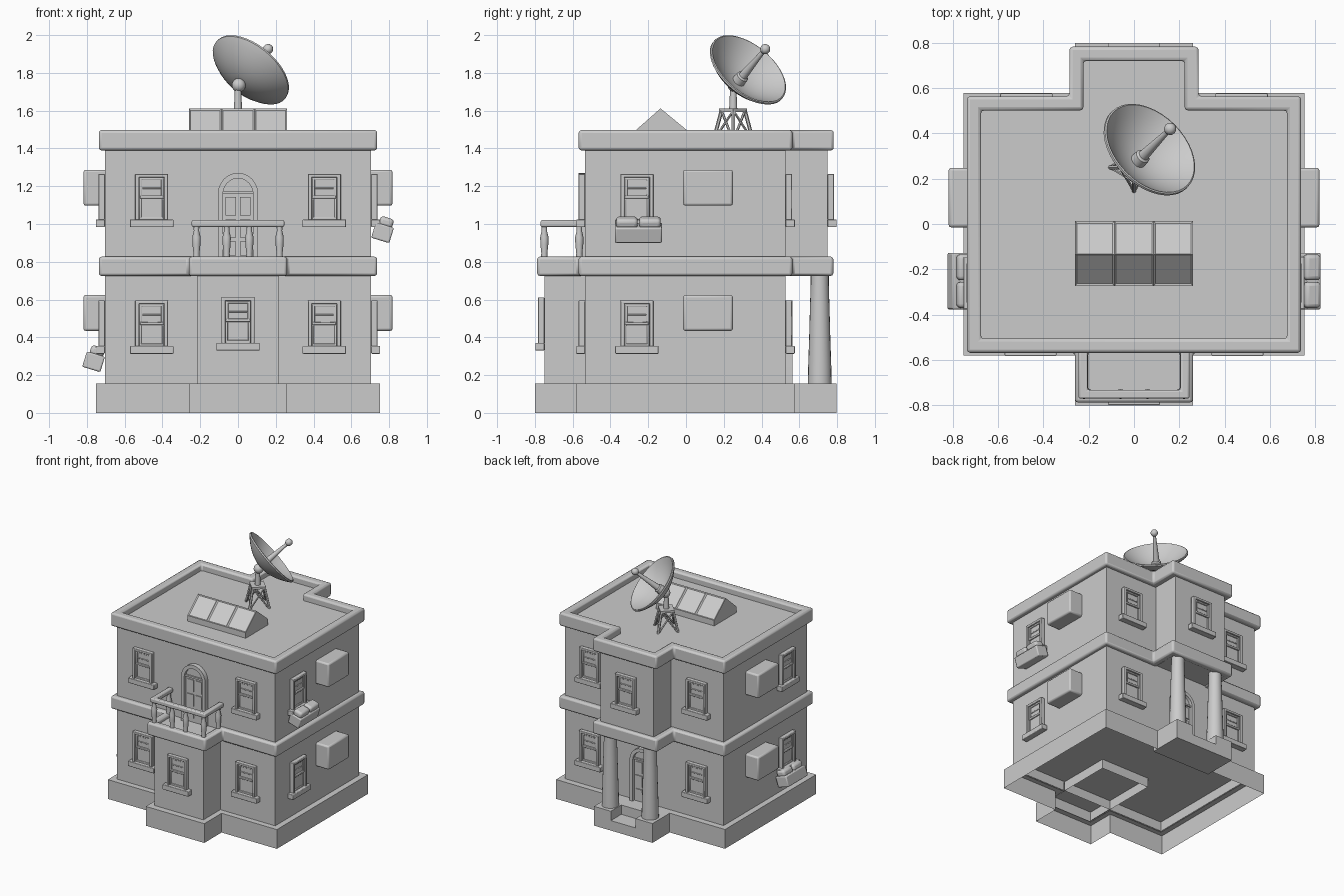
import bpy, bmesh, math
from mathutils import Vector, Matrix

if "Cube" in bpy.data.objects:
    bpy.data.objects.remove(bpy.data.objects["Cube"])


def finish(name, bm, bevel=0, segs=2, angle=35):
    bmesh.ops.recalc_face_normals(bm, faces=bm.faces)
    me = bpy.data.meshes.new(name)
    bm.to_mesh(me)
    bm.free()
    me.shade_smooth()
    me.set_sharp_from_angle(angle=math.radians(angle))
    return add(name, me, bevel, segs)


def add(name, me, bevel=0, segs=2, loc=(0, 0, 0), rz=0):
    ob = bpy.data.objects.new(name, me)
    bpy.context.collection.objects.link(ob)
    ob.location, ob.rotation_euler[2] = loc, rz
    if bevel:
        m = ob.modifiers.new("bevel", 'BEVEL')
        m.width, m.segments, m.limit_method = bevel, segs, 'ANGLE'
    return ob


def box(bm, x0, x1, y0, y1, z0, z1):
    m = Matrix.Translation(((x0+x1)/2, (y0+y1)/2, (z0+z1)/2)) @ Matrix.Diagonal((abs(x1-x0), y1-y0, z1-z0, 1))
    bmesh.ops.create_cube(bm, size=1, matrix=m)


def bar(bm, a, b, r1, r2=None, n=8):
    a, b = Vector(a), Vector(b)
    m = Matrix.Translation((a+b)/2) @ (b-a).to_track_quat('Z', 'Y').to_matrix().to_4x4()
    bmesh.ops.create_cone(bm, cap_ends=True, segments=n, radius1=r1, radius2=r2 or r1, depth=(b-a).length, matrix=m)


def lathe(bm, profile, n=24, m=Matrix()):
    rings = [[bm.verts.new(m @ Vector((r*math.cos(t*math.tau/n), r*math.sin(t*math.tau/n), z)))
              for t in range(n)] for r, z in profile]
    for a, b in zip(rings, rings[1:]):
        for i in range(n):
            bm.faces.new((a[i], a[(i+1) % n], b[(i+1) % n], b[i]))
    bm.faces.new(rings[0])
    bm.faces.new(rings[-1])


def cross(X, y0, y1, front=None, back=None, d=0):
    """Rectangular plan with optional front/back projections (half width, y), grown by d."""
    X, y0, y1 = X+d, y0-d, y1+d
    p = [(-X, y0)]
    if front:
        w, y = front[0]+d, front[1]-d
        p += [(-w, y0), (-w, y), (w, y), (w, y0)]
    p += [(X, y0), (X, y1)]
    if back:
        w, y = back[0]+d, back[1]+d
        p += [(w, y1), (w, y), (-w, y), (-w, y1)]
    return p + [(-X, y1)]


def loops(bm, layers, closed):
    """Skin a stack of matching (outline, z) loops."""
    vs = [[bm.verts.new((x, y, z)) for x, y in o] for o, z in layers]
    n = len(vs[0])
    for a, b in zip(vs, vs[1:] + (vs[:1] if closed else [])):
        for i in range(n):
            bm.faces.new((a[i], a[(i+1) % n], b[(i+1) % n], b[i]))
    return vs


def ring(name, plan, width, z0, z1, bevel, closed=True):
    bm = bmesh.new()
    o, i = cross(*plan), cross(*plan, d=-width)
    loops(bm, [(o, z0), (o, z1), (i, z1)] + ([(i, z0)] if closed else []), closed)
    return finish(name, bm, bevel)


def prism(name, outline, z0, z1, bottom=True, top=True):
    bm = bmesh.new()
    vs = loops(bm, [(outline, z0), (outline, z1)], False)
    if bottom:
        bm.faces.new(vs[0])
    if top:
        bm.faces.new(vs[1])
    return finish(name, bm)


# walls, plinth, trims (the plinth is an open skirt below)
bay, block = (.217, -.75), (.235, .748)
prism("ground_floor_walls", cross(.705, -.534, .528, bay), .15, .74, bottom=False)
prism("ground_floor_underside", cross(.70, -.53, .525, (.215, -.748)), .23, .235)
prism("bay_inner_walls", [(-.215, -.53), (.215, -.53), (.215, -.1), (-.215, -.1)], .155, .232, False, False)
prism("upper_floor_walls", cross(.705, -.534, .528, None, block), .76, 1.40)
ring("plinth", (.752, -.58, .578, (.26, -.80)), .05, 0, .155, 0, closed=False)
mid = (.737, -.568, .563, (.26, -.788), (.285, .78))
ring("middle_trim", mid, .056, .725, .827, .014)
prism("balcony_and_porch_slab", cross(*mid, d=-.03), .735, .80)
top = (.737, -.568, .563, None, (.285, .782))
ring("roof_trim", top, .062, 1.39, 1.497, .014)
prism("roof", cross(*top, d=-.04), 1.40, 1.445)

# back porch with a step notch
bm = bmesh.new()
box(bm, -.26, .26, .53, .798, 0, .08)
box(bm, -.26, .26, .53, .665, .08, .155)
for s in (-1, 1):
    box(bm, s*.11, s*.26, .665, .798, .08, .155)
finish("porch_steps", bm)
bm = bmesh.new()
for s in (-1, 1):
    lathe(bm, [(.063, .15), (.061, .25), (.056, .40), (.052, .55), (.048, .68), (.048, .735)],
          20, Matrix.Translation((s*.177, .708, 0)))
finish("porch_columns", bm)

# window, built once facing -y, then repeated
bm = bmesh.new()
box(bm, -.07, .07, -.016, 0, 0, .235)
for s in (-1, 1):
    box(bm, s*.066, s*.087, -.034, 0, 0, .245)
box(bm, -.087, .087, -.034, 0, .226, .245)
box(bm, -.062, .062, -.026, 0, .115, .132)
for s in (-1, 1):
    box(bm, s*.05, s*.066, -.024, 0, .115, .226)
    box(bm, s*.054, s*.066, -.02, 0, 0, .115)
box(bm, -.062, .062, -.024, 0, .212, .226)
box(bm, -.062, .062, -.02, 0, 0, .018)
box(bm, -.05, .05, -.02, 0, .165, .173)
box(bm, -.115, .115, -.048, 0, -.037, .004)
win = finish("window", bm, .005)
spots = [(x, -.534, z, 0) for x in (-.457, .457) for z in (.35, 1.02)]
spots += [(x, .528, z, math.pi) for x in (-.475, .475) for z in (.35, 1.02)]
spots += [(s*.705, -.26, z, s*math.pi/2) for s in (-1, 1) for z in (.35, 1.02)]
spots += [(0, -.75, .367, 0), (0, .75, 1.02, math.pi)]
for x, y, z, r in spots:
    add("window", win.data, .005, 2, (x, y, z), r)
bpy.data.objects.remove(win)


# arched doors
def arch(w, h):
    return [(-w, 0)] + [(-w*math.cos(t*math.pi/12), h-w+w*math.sin(t*math.pi/12)) for t in range(13)] + [(w, 0)]


bm = bmesh.new()
o, i = arch(.107, .44), arch(.08, .413)
strips = [[bm.verts.new((x, y, z)) for x, z in pts] for pts, y in ((o, 0), (o, -.036), (i, -.036), (i, -.012))]
for a, b in zip(strips, strips[1:]):
    for k in range(len(a)-1):
        bm.faces.new((a[k], a[k+1], b[k+1], b[k]))
bm.faces.new(strips[3])
for s in (-1, 1):
    for z0, z1 in ((.03, .10), (.12, .21), (.23, .32)):
        box(bm, s*.01, s*.065, -.02, -.005, z0, z1)
box(bm, -.08, .08, -.024, -.005, .335, .348)
door = finish("balcony_door", bm)
door.location = (0, -.534, .80)
door.scale.z = 1.07
add("porch_door", door.data, 0, 2, (0, .528, .155), math.pi)

# balcony railing
bm = bmesh.new()
for s in (-1, 1):
    for x, y in ((.22, -.75), (.06, -.75), (.22, -.565)):
        lathe(bm, [(.019, .80), (.016, .845), (.021, .89), (.022, .93), (.014, .965), (.016, .99)],
              12, Matrix.Translation((s*x, y, 0)))
finish("balusters", bm)
bm = bmesh.new()
u = [(-.245, -.53), (-.245, -.77), (.245, -.77), (.245, -.53), (.205, -.53), (.205, -.732), (-.205, -.732), (-.205, -.53)]
vs = loops(bm, [(u, .985), (u, 1.02)], False)
for v in vs:
    bm.faces.new(v)
finish("balcony_handrail", bm, .008)

# air conditioners on both side walls
for s in (-1, 1):
    for z in (.434, 1.097):
        bm = bmesh.new()
        box(bm, s*.69, s*.818, -.015, .248, z, z+.19)
        finish("air_conditioner", bm, .012)

# tilted planter boxes with rounded contents, one on each side
for dx, dz in ((0, 0), (-1.53, -.683)):
    bm = bmesh.new()
    box(bm, -.05, .05, -.125, .125, -.045, .04)
    ob = finish("planter_box", bm, .008)
    bm = bmesh.new()
    box(bm, -.035, .04, -.118, -.004, .03, .082)
    box(bm, -.035, .04, .004, .118, .03, .082)
    ob2 = finish("planter_filling", bm, .018, 3)
    for q in (ob, ob2):
        q.location, q.rotation_euler[1] = (.766+dx, -.252, .956+dz), math.radians(17)

# roof skylight with three shallow panes per slope
bm = bmesh.new()
prof = [(-.273, 1.44), (-.273, 1.49), (-.135, 1.612), (.013, 1.49), (.013, 1.44)]
rows = [[bm.verts.new((x, y, z)) for y, z in prof] for x in (-.26, -.087, .087, .26)]
panes = []
for a, b in zip(rows, rows[1:]):
    for k in range(4):
        f = bm.faces.new((a[k], b[k], b[k+1], a[k+1]))
        if k in (1, 2):
            panes.append(f)
bm.faces.new(rows[0])
bm.faces.new(rows[-1])
bmesh.ops.recalc_face_normals(bm, faces=bm.faces)
bmesh.ops.inset_individual(bm, faces=panes, thickness=.012, depth=-.007)
finish("skylight", bm)

# dish tower: braced legs set diagonally, top plate, mast
bm = bmesh.new()
lo, hi = ([Vector((r*a, .25+r*b, z)) for a, b in ((0, -1), (1, 0), (0, 1), (-1, 0))]
          for r, z in ((.105, 1.44), (.062, 1.60)))
for k in range(4):
    j = (k+1) % 4
    bar(bm, lo[k], hi[k], .01, n=6)
    bar(bm, lo[k], hi[j], .007, n=6)
    bar(bm, lo[j], hi[k], .007, n=6)
bmesh.ops.create_cone(bm, cap_ends=True, segments=4, radius1=.074, radius2=.074, depth=.017,
                      matrix=Matrix.Translation((0, .25, 1.602)))
finish("dish_tower", bm)
bm = bmesh.new()
bar(bm, (0, .25, 1.60), (0, .25, 1.73), .022, .016, 12)
bmesh.ops.create_uvsphere(bm, u_segments=16, v_segments=10, radius=.037, matrix=Matrix.Translation((.004, .257, 1.735)))
finish("dish_mast", bm)

# dish and feed arm, aimed to the back right and up
axis = Vector((.54, .54, .65)).normalized()
aim = Matrix.Translation((.015, .275, 1.752)) @ axis.to_track_quat('Z', 'Y').to_matrix().to_4x4()
bm = bmesh.new()
steps = [k/8 for k in range(1, 9)]
outer = [(.232*t, .097*t*t-.008) for t in steps]
inner = [(.222*t, .097*t*t+.004) for t in reversed(steps)]
lathe(bm, outer + [(.237, .094), (.236, .104), (.229, .107)] + inner, 40, aim)
finish("dish", bm, angle=50)
bm = bmesh.new()
lathe(bm, [(.036, 0), (.034, .045), (.024, .052), (.022, .08), (.011, .25)], 16, aim)
bmesh.ops.create_uvsphere(bm, u_segments=16, v_segments=10, radius=.027, matrix=aim @ Matrix.Translation((0, 0, .268)))
finish("dish_feed", bm)
